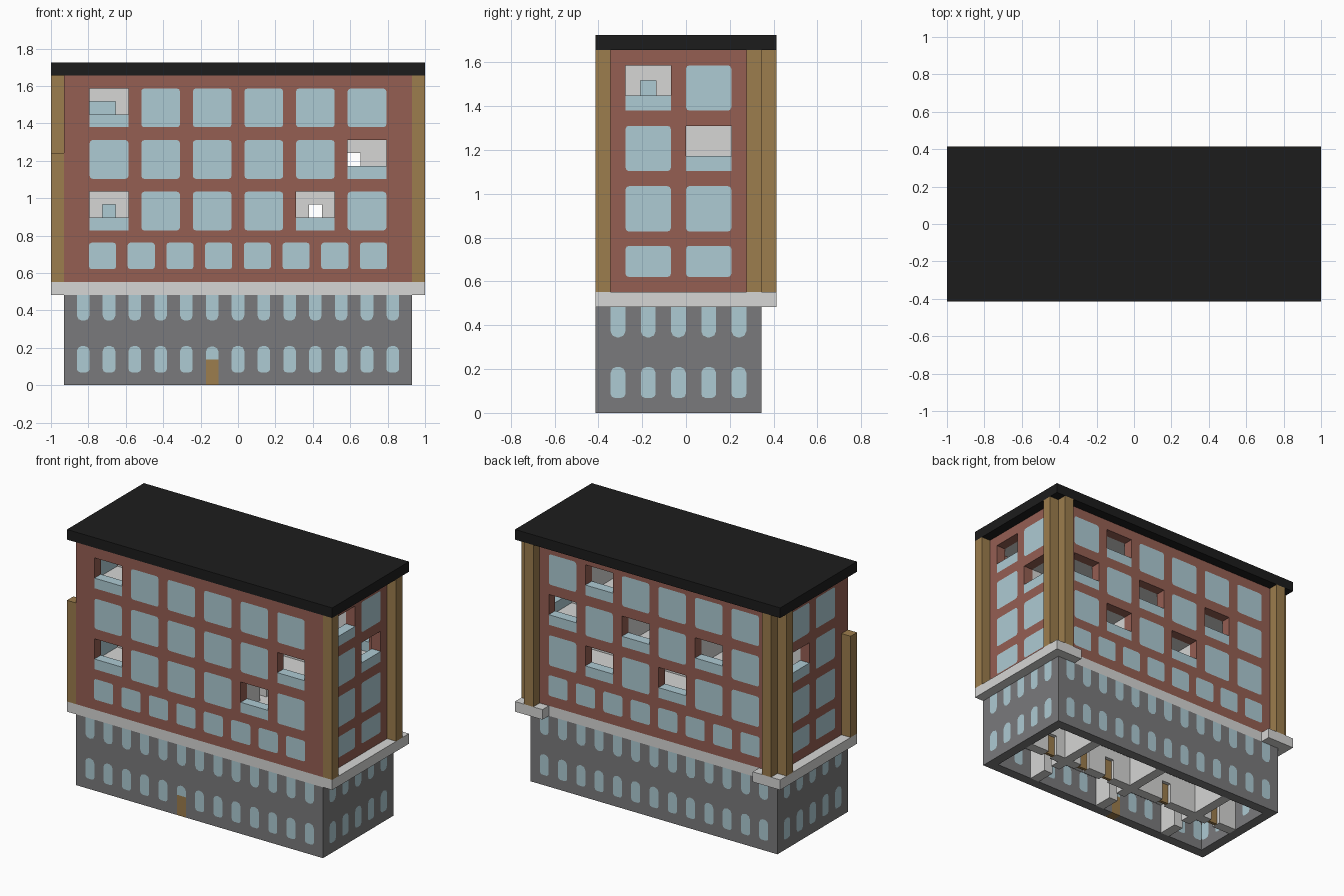
import bpy, bmesh

cube = bpy.data.objects.get("Cube")
if cube:
    bpy.data.objects.remove(cube)

U = 2 / 29  # building module: everything below is measured in modules


def material(name, r, g, b):
    m = bpy.data.materials.new(name)
    m.use_nodes = True
    m.diffuse_color = (r, g, b, 1)
    m.node_tree.nodes["Principled BSDF"].inputs["Base Color"].default_value = (r, g, b, 1)
    return m


BRICK = material("red brick", 0.3, 0.114, 0.086)
STONE = material("dark stone", 0.195, 0.195, 0.2)
PALE = material("pale grey", 0.67, 0.67, 0.66)
GLASS = material("blue glass", 0.42, 0.595, 0.655)
WOOD = material("brown timber", 0.335, 0.205, 0.074)
ROOF = material("black roof", 0.012, 0.012, 0.012)


def finish(name, bm, mat):
    bmesh.ops.recalc_face_normals(bm, faces=bm.faces)
    bmesh.ops.scale(bm, vec=(U, U, U), verts=bm.verts)
    mesh = bpy.data.meshes.new(name)
    bm.to_mesh(mesh)
    bm.free()
    mesh.materials.append(mat)
    ob = bpy.data.objects.new(name, mesh)
    bpy.context.collection.objects.link(ob)
    return ob


def box(bm, x, y, z):
    v = [bm.verts.new((a, b, c)) for c in z for a, b in
         ((x[0], y[0]), (x[1], y[0]), (x[1], y[1]), (x[0], y[1]))]
    bm.faces.new(v[:4])
    bm.faces.new(v[4:])
    for i in range(4):
        j = (i + 1) % 4
        bm.faces.new((v[i], v[j], v[j + 4], v[i + 4]))


def boxes(name, mat, items):
    bm = bmesh.new()
    for item in items:
        box(bm, *item)
    return finish(name, bm, mat)


# Facades: map position along the wall and depth into it to plan coordinates
FACES = {
    "front": lambda s, d: (s, d - 6),
    "back": lambda s, d: (s, 5 - d),
    "right": lambda s, d: (13.5 - d, s),
    "left": lambda s, d: (d - 13.5, s),
}


def outline(c, w, z0, z1, rb, rt):
    """Window outline with softened bottom (rb) and top (rt) corners."""
    pts = []
    for sx, z, sz, r in ((-1, z0, 1, rb), (1, z0, 1, rb), (1, z1, -1, rt), (-1, z1, -1, rt)):
        edge = c + sx * w / 2
        arc = [(0, r), (0.3 * r, 0.3 * r), (r, 0)] if r else [(0, 0)]
        if sx * sz > 0:
            arc.reverse()
        pts += [(edge - sx * a, z + sz * b) for a, b in arc]
    return pts


def prism(bm, face, pts, d0, d1):
    rings = [[bm.verts.new((*FACES[face](s, d), z)) for s, z in pts] for d in (d0, d1)]
    for ring in rings:
        bm.faces.new(ring)
    for i in range(len(pts)):
        j = (i + 1) % len(pts)
        bm.faces.new((rings[0][i], rings[0][j], rings[1][j], rings[1][i]))


def opening(cut, face, pts):
    # Barely passes the inner wall face, so cutters never meet at the corners
    prism(cut, face, pts, -0.3, 1.005)


def glazed(cut, panes, face, pts):
    opening(cut, face, pts)
    prism(panes, face, pts, 0, 1)


def wall_shell(name, mat, z0, z1, cutter):
    """Hollow rectangular wall ring with the window openings cut out."""
    bm = bmesh.new()
    plan = [(-1, -6, -5), (1, -6, -5), (1, 5, 4), (-1, 5, 4)]
    rows = [[bm.verts.new((sx * (12.5 if inner else 13.5), yi if inner else yo, z))
             for sx, yo, yi in plan]
            for inner, z in ((0, z0), (0, z1), (1, z1), (1, z0))]
    for k in range(4):
        for i in range(4):
            j, n = (i + 1) % 4, (k + 1) % 4
            bm.faces.new((rows[k][i], rows[k][j], rows[n][j], rows[n][i]))
    ob = finish(name, bm, mat)
    mod = ob.modifiers.new("openings", "BOOLEAN")
    mod.operation = "DIFFERENCE"
    mod.solver = "EXACT"
    mod.object = cutter
    cutter.hide_render = True
    cutter.hide_set(True)


# Upper windows; open sashes are listed as (row floor, column)
OPEN = {
    "front": {(20, 0), (16, 5), (12, 0), (12, 4)},
    "back": {(20, 4), (16, 5), (16, 3), (16, 1), (12, 4), (12, 2)},
    "right": {(20, 0), (16, 1)},
    "left": {(16, 1)},
}
cut, panes = bmesh.new(), bmesh.new()
for face in FACES:
    long_side = face in ("front", "back")
    big = [4 * i - 10 for i in range(6)] if long_side else [-2.5, 1.5]
    small = [3 * i - 10.5 for i in range(8)] if long_side else big
    for z in (12, 16, 20):
        for i, c in enumerate(big):
            if (z, i) in OPEN[face]:
                opening(cut, face, outline(c, 3, z, z + 3, 0, 0))
                prism(panes, face, outline(c, 3, z, z + 1, 0, 0), 0, 1)
            else:
                glazed(cut, panes, face, outline(c, 3, z, z + 3, 0.22, 0.22))
    for c in small:
        glazed(cut, panes, face, outline(c, 2.1 if long_side else 3, 9, 11.05, 0.2, 0.2))
upper_cutter = finish("upper_window_cutter", cut, GLASS)
finish("upper_windows", panes, GLASS)
wall_shell("brick_walls", BRICK, 8, 24, upper_cutter)

# Arched windows of the base, turned upside down in the upper row
cut, panes = bmesh.new(), bmesh.new()
for face in FACES:
    n, start = (13, -12) if face in ("front", "back") else (5, -4.5)
    for i in range(n):
        c = start + 2 * i
        if face == "front" and i == 5:  # entrance with a fanlight
            opening(cut, face, outline(c, 0.98, -0.5, 3, 0, 0.4))
            prism(panes, face, outline(c, 0.98, 2, 3, 0, 0.4), 0, 1)
        else:
            glazed(cut, panes, face, outline(c, 0.98, 1, 3.05, 0.25, 0.4))
        opening(cut, face, outline(c, 0.98, 5, 7.3, 0.4, 0))
        prism(panes, face, outline(c, 0.98, 5, 7, 0.4, 0), 0, 1)
lower_cutter = finish("arch_window_cutter", cut, GLASS)
finish("arch_windows", panes, GLASS)
wall_shell("stone_base_walls", STONE, 0, 7, lower_cutter)
boxes("front_door", WOOD, [((-2.49, -1.51), (-6, -5), (0, 2))])

# Ledge with side overhangs and short returns at the back corners
boxes("ledge", PALE, [((-14.5, 14.5), (-6, 5), (7, 8)),
                      ((-14.5, -11.5), (5, 6), (7, 8)),
                      ((11.5, 14.5), (5, 6), (7, 8))])
boxes("roof", ROOF, [((-14.5, 14.5), (-6, 6), (24, 25))])

# Timber corner posts; the front post on the -x side is shorter
posts = []
for s in (-1, 1):
    outer, inner = sorted((s * 13.5, s * 14.5)), sorted((s * 12.5, s * 13.5))
    posts += [(outer, (-6, -5), (8, 18 if s < 0 else 24)),
              (outer, (4, 5), (8, 24)), (inner, (5, 6), (8, 24))]
boxes("corner_posts", WOOD, posts)

# Interior floors
boxes("floor_slabs", PALE, [((-12.5, 12.5), (-5, 4), (z, z + 1)) for z in (3, 11, 15, 19, 23)])

# Interior partitions, storey by storey: floor, doorways, cross walls
STOREYS = [(0, (-10, -4, 3, 6, 10), (-8, 0, 8)), (4, (-10, 2), (-8, 0, 8)),
           (8, (-4, 6), (-8, 0, 8)), (12, (-10, 6), (-8, -4, 4)),
           (16, (-2, 9), (-4, 4)), (20, (-11, -10, 3), (-8, 0, 8))]
walls, doors = [], []
for z, gaps, crossings in STOREYS:
    x = -12.5
    for g in gaps:
        if g - 0.5 > x:
            walls.append(((x, g - 0.5), (-1, 0), (z, z + 2)))
        x = g + 0.5
        if z == 0:
            doors.append(((g - 0.5, x), (-0.65, -0.35), (0, 2)))
    walls.append(((x, 12.5), (-1, 0), (z, z + 2)))
    walls.append(((-12.5, 12.5), (-1, 0), (z + 2, z + 3)))
    for c in crossings:
        xs = (c - 0.5, c + 0.5)
        walls += [(xs, (-5, -3), (z, z + 3)), (xs, (-2, -1), (z, z + 3)),
                  (xs, (-3, -2), (z + 2, z + 3)), (xs, (0, 4), (z, z + 3))]
boxes("partitions", PALE, walls)
boxes("inner_doors", WOOD, doors)
